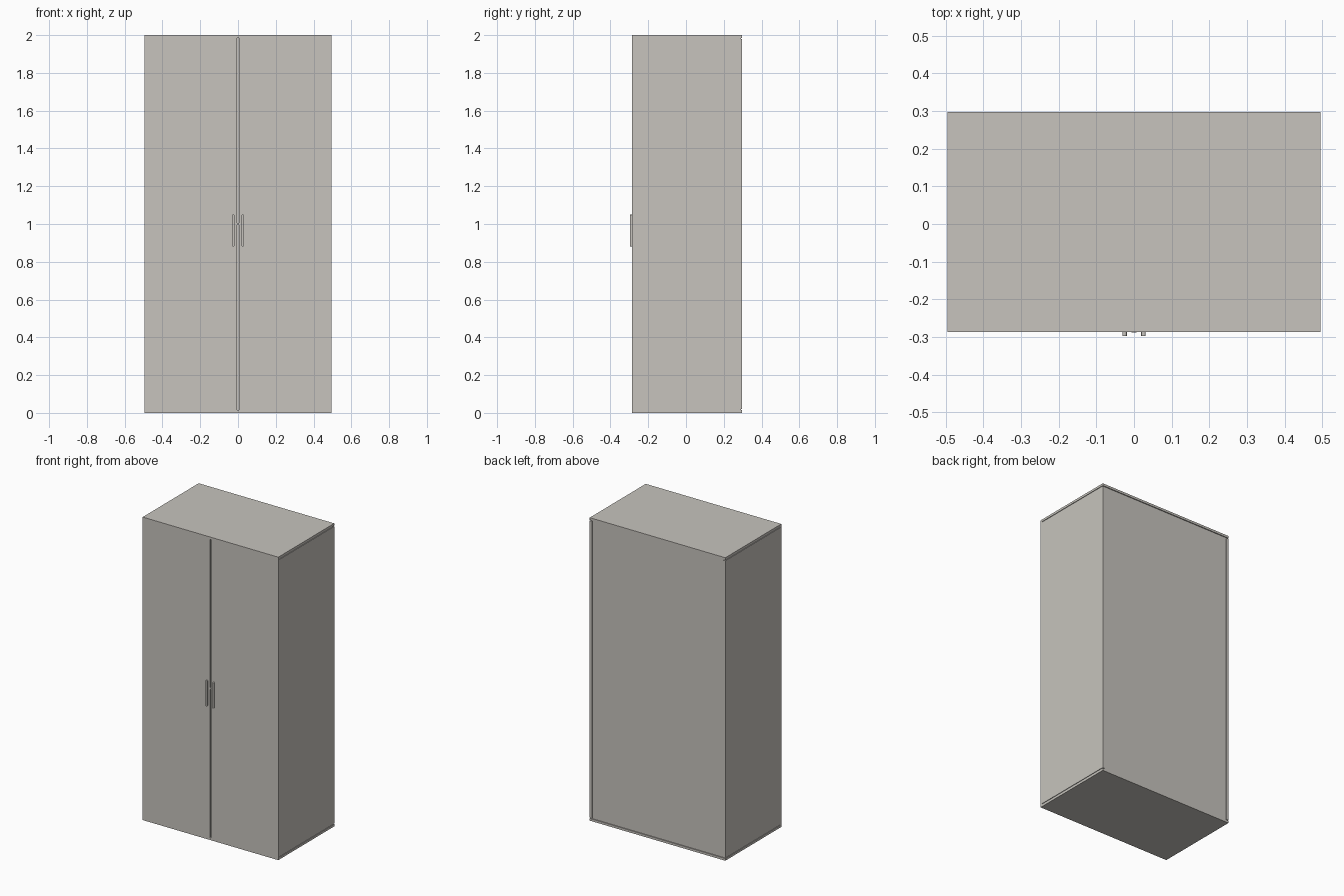
import bpy
import bmesh
from mathutils import Vector

if "Cube" in bpy.data.objects:
    bpy.data.objects.remove(bpy.data.objects["Cube"], do_unlink=True)

grey = bpy.data.materials.new("warm grey paint")
grey.use_nodes = True
grey.diffuse_color = (0.57, 0.55, 0.51, 1)
grey.node_tree.nodes["Principled BSDF"].inputs["Base Color"].default_value = grey.diffuse_color

# Overall limits of the cabinet body
W, H = 0.495, 2.0
FRONT, BACK = -0.287, 0.297
T = 0.015       # sheet thickness
GAP = 0.005     # shadow gap beside the top and bottom sheets
DOOR = 0.012    # door thickness


def box(name, low, high, bevel_axis=None, radius=0.0):
    """Box between two corners, optionally rounding the edges along one axis."""
    low, high = Vector(low), Vector(high)
    bm = bmesh.new()
    bmesh.ops.create_cube(bm, size=1)
    for v in bm.verts:
        v.co = (low + high) / 2 + v.co * (high - low)
    if bevel_axis is not None:
        edges = [e for e in bm.edges
                 if abs((e.verts[0].co - e.verts[1].co).normalized()[bevel_axis]) > 0.9]
        bmesh.ops.bevel(bm, geom=edges, offset=radius, segments=4,
                        profile=0.5, affect='EDGES')
    mesh = bpy.data.meshes.new(name)
    bm.to_mesh(mesh)
    bm.free()
    mesh.materials.append(grey)
    obj = bpy.data.objects.new(name, mesh)
    bpy.context.collection.objects.link(obj)
    return obj


# Top and bottom sheets, with recessed strips forming the shadow gaps
for name, z0, z1, g0, g1 in (("bottom", 0, T, T, T + GAP),
                             ("top", H - T, H, H - T - GAP, H - T)):
    box(name + "_panel", (-W, FRONT + DOOR, z0), (W, BACK, z1))
    box(name + "_gap_strip", (-W + 0.004, FRONT + DOOR, g0), (W - 0.004, BACK - 0.006, g1))
    # Short fillers closing the door seam at its ends
    box(name + "_seam_filler", (-0.004, FRONT, z0), (0.004, FRONT + DOOR, z1))

# Back panel set in from the frame
box("back_panel", (-W + T, BACK - 0.014, T), (W - T, BACK - 0.006, H - T))

# Mirrored sides, doors and handles
for side, s in (("left", 1), ("right", -1)):
    def span(a, b):
        return min(s * a, s * b), max(s * a, s * b)

    a, b = span(W - T, W)
    box(side + "_side_panel", (a, FRONT + DOOR, T + GAP), (b, BACK, H - T - GAP))
    a, b = span(0.004, W)
    box(side + "_door", (a, FRONT, 0), (b, FRONT + DOOR, H))
    a, b = span(0.019, 0.031)
    box(side + "_handle", (a, -0.297, 0.88), (b, FRONT, 1.05), 1, 0.005)

# Strip behind the door seam
box("seam_backing", (-0.02, FRONT + DOOR, T), (0.02, FRONT + DOOR + 0.01, H - T))

# Small round lock on the seam
bm = bmesh.new()
bmesh.ops.create_cone(bm, cap_ends=True, segments=16, radius1=0.006, radius2=0.006, depth=DOOR)
for v in bm.verts:
    x, y, z = v.co
    v.co = (x, FRONT + DOOR / 2 - z - 0.001, 1.0 + y)
bmesh.ops.recalc_face_normals(bm, faces=bm.faces)
lock_mesh = bpy.data.meshes.new("lock")
bm.to_mesh(lock_mesh)
bm.free()
lock_mesh.materials.append(grey)
bpy.context.collection.objects.link(bpy.data.objects.new("lock", lock_mesh))
